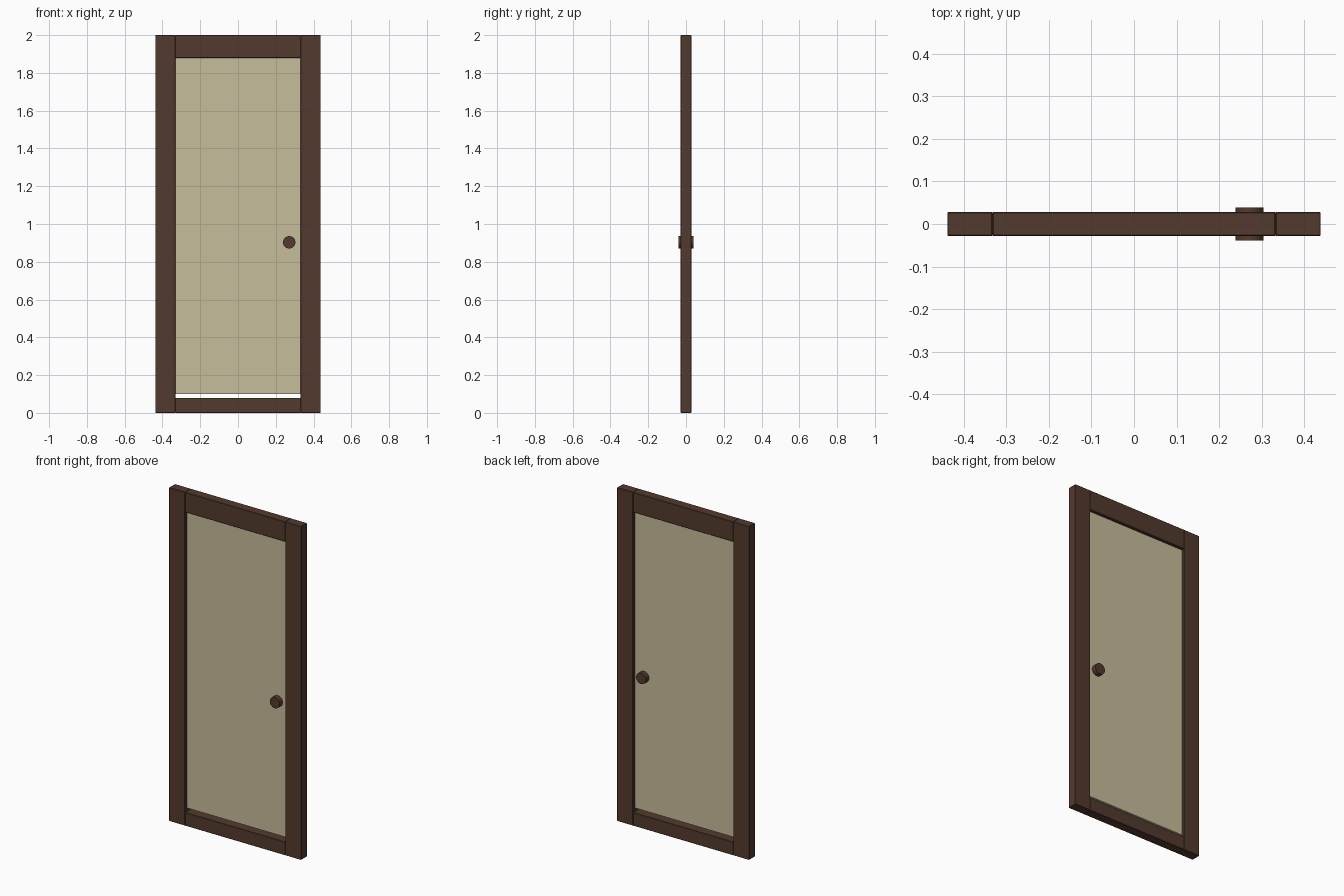
import bpy
import math

if "Cube" in bpy.data.objects:
    bpy.data.objects.remove(bpy.data.objects["Cube"])


def material(name, srgb, alpha=1.0):
    lin = [((c / 255 + 0.055) / 1.055) ** 2.4 for c in srgb]
    m = bpy.data.materials.new(name)
    m.diffuse_color = (*lin, alpha)
    m.use_nodes = True
    m.node_tree.nodes["Principled BSDF"].inputs["Base Color"].default_value = m.diffuse_color
    return m


wood = material("dark_wood", (83, 58, 46))
pane = material("cream_pane", (198, 189, 156), 0.85)


def box(name, x0, x1, z0, z1, half_depth, mat, bevel=0.0):
    bpy.ops.mesh.primitive_cube_add(size=1, location=((x0 + x1) / 2, 0, (z0 + z1) / 2))
    ob = bpy.context.object
    ob.name = name
    ob.scale = (x1 - x0, 2 * half_depth, z1 - z0)
    bpy.ops.object.transform_apply(location=False, rotation=False, scale=True)
    ob.data.materials.append(mat)
    if bevel:
        mod = ob.modifiers.new("soft_edges", "BEVEL")
        mod.width = bevel
        mod.segments = 1
    return ob


W, INNER, D = 0.438, 0.332, 0.028

# Upright stiles
box("left_stile", -W, -INNER, 0, 2, D, wood, 0.002)
box("right_stile", INNER, W, 0, 2, D, wood, 0.002)

# Top and bottom rails
box("top_rail", -INNER, INNER, 1.88, 2, D, wood, 0.002)
box("bottom_rail", -INNER, INNER, 0, 0.08, D, wood, 0.002)

# Thin infill panel, stopping just above the bottom rail
box("door_panel", -INNER, INNER, 0.10, 1.88, 0.010, pane)

# Round pull on both faces
for side, name in ((-1, "front_pull"), (1, "back_pull")):
    bpy.ops.mesh.primitive_cylinder_add(
        vertices=32, radius=0.033, depth=0.039,
        location=(0.271, side * 0.0195, 0.903), rotation=(math.pi / 2, 0, 0))
    pull = bpy.context.object
    pull.name = name
    pull.data.materials.append(wood)
    bpy.ops.object.shade_smooth_by_angle(angle=math.radians(30))
